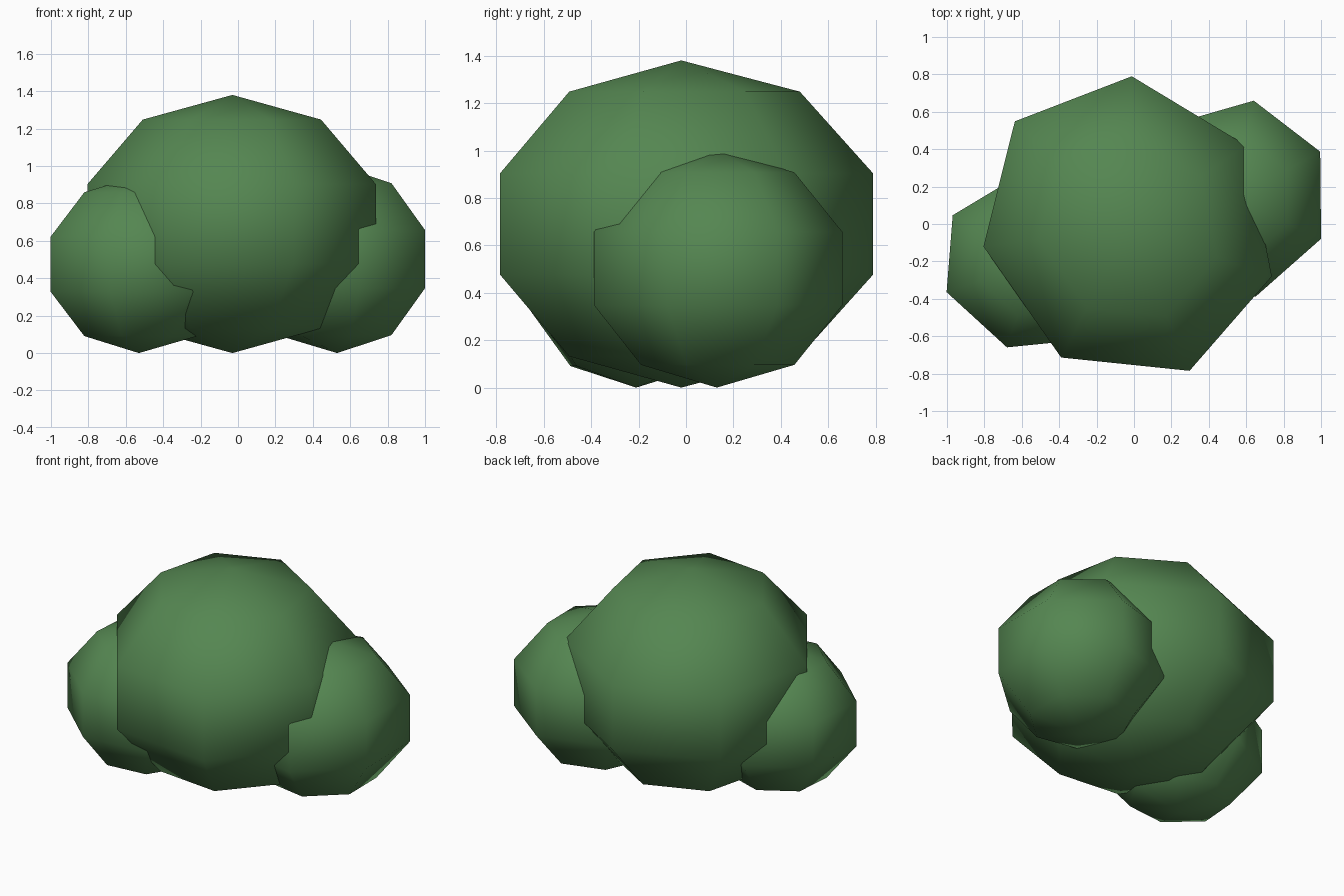
import bpy
import bmesh
from math import atan2, radians
from mathutils import Matrix, Vector

cube = bpy.data.objects.get("Cube")
if cube:
    bpy.data.objects.remove(cube, do_unlink=True)

# Single leaf colour
leaf = bpy.data.materials.new("leaf green")
leaf.use_nodes = True
colour = (0.09, 0.24, 0.083, 1.0)
leaf.diffuse_color = colour
bsdf = next(n for n in leaf.node_tree.nodes if n.type == 'BSDF_PRINCIPLED')
bsdf.inputs["Base Color"].default_value = colour
bsdf.inputs["Roughness"].default_value = 0.9


def foliage_clump(name, x, y, radii, turn):
    """Low-poly ellipsoid resting on the ground, turned about z."""
    bm = bmesh.new()
    bmesh.ops.create_uvsphere(bm, u_segments=7, v_segments=5, radius=1)
    # Align one column of vertices with local +x before stretching
    rim = max(bm.verts, key=lambda v: v.co.xy.length).co
    align = Matrix.Rotation(-atan2(rim.y, rim.x), 4, 'Z')
    stretch = Matrix.Diagonal(Vector((*radii, 1)))
    spin = Matrix.Rotation(radians(turn), 4, 'Z')
    place = Matrix.Translation((x, y, radii[2]))
    bm.transform(place @ spin @ stretch @ align)
    bmesh.ops.recalc_face_normals(bm, faces=bm.faces)
    for face in bm.faces:
        face.smooth = True
    mesh = bpy.data.meshes.new(name)
    bm.to_mesh(mesh)
    bm.free()
    mesh.materials.append(leaf)
    obj = bpy.data.objects.new(name, mesh)
    bpy.context.collection.objects.link(obj)
    return obj


# Large centre clump flanked by two smaller ones
foliage_clump("bush_centre", -0.03, -0.02, (0.808, 0.878, 0.69), 35)
foliage_clump("bush_left", 0.53, 0.13, (0.541, 0.57, 0.502), -24)
foliage_clump("bush_right", -0.53, -0.21, (0.498, 0.537, 0.475), 251.6)
